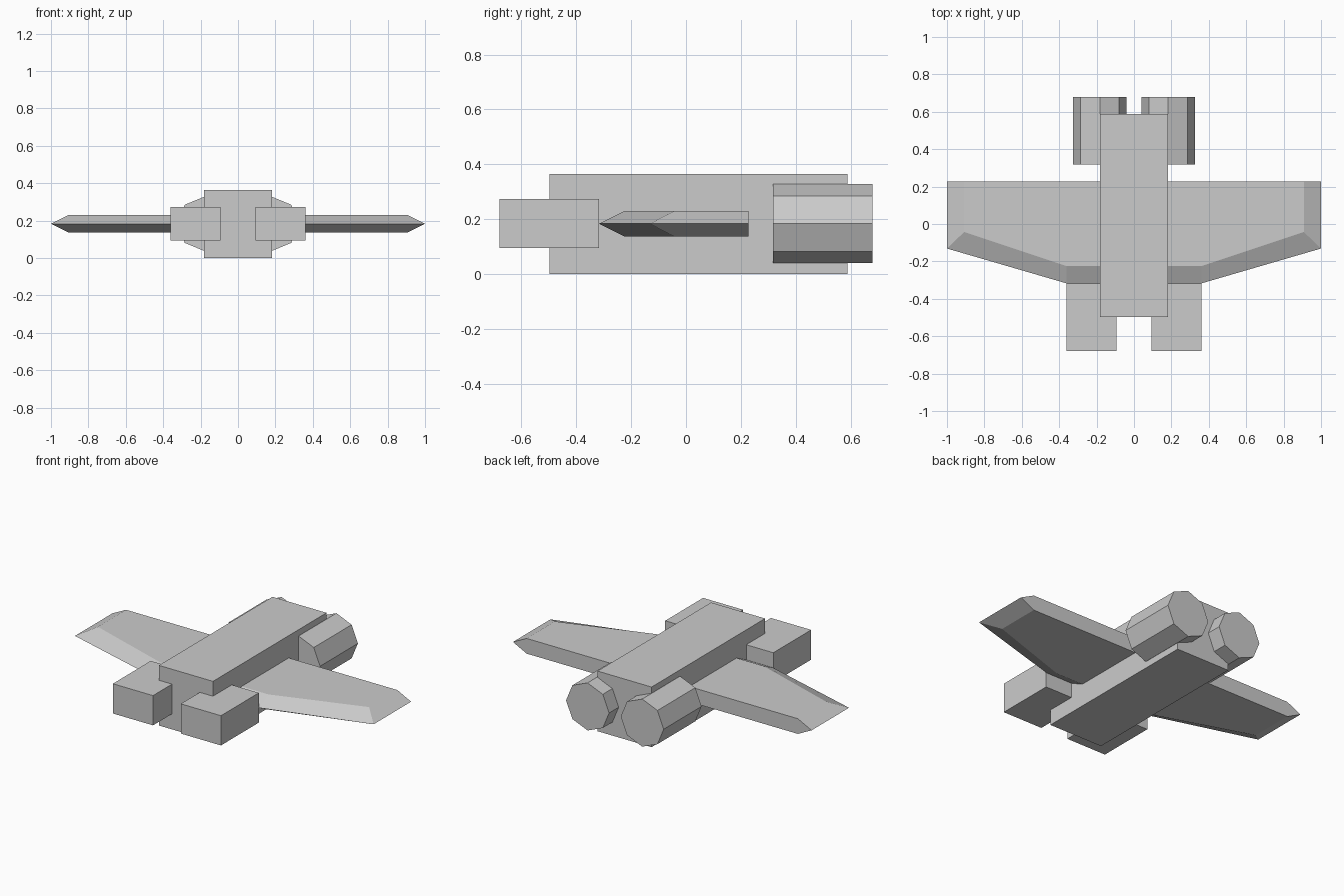
import bpy, bmesh
from math import pi

if "Cube" in bpy.data.objects:
    bpy.data.objects.remove(bpy.data.objects["Cube"])

MID = 0.183  # height of the centre line


def box(name, x, y, z):
    bpy.ops.mesh.primitive_cube_add(size=1, location=(sum(x) / 2, sum(y) / 2, sum(z) / 2))
    ob = bpy.context.object
    ob.name = name
    ob.scale = (x[1] - x[0], y[1] - y[0], z[1] - z[0])
    return ob


# Fuselage
box("fuselage", (-0.181, 0.181), (-0.498, 0.588), (0, 0.364))

for side, s in (("left", -1), ("right", 1)):
    # Front block
    box(side + "_front_block", sorted((s * 0.093, s * 0.362)), (-0.68, -0.318), (0.094, 0.274))

    # Eight-sided rear engine
    bpy.ops.mesh.primitive_cylinder_add(vertices=8, radius=0.144, depth=0.362,
                                        location=(s * 0.183, 0.499, MID), rotation=(pi / 2, 0, 0))
    bpy.context.object.name = side + "_engine"

# Wing: flat top and bottom outlines around a wider middle outline
inner = [(0.362, -0.225), (0.908, -0.043), (0.908, 0.227)]
outer = [(0.362, -0.317), (1.0, -0.131), (1.0, 0.227)]
bm = bmesh.new()
rings = []
for outline, z in ((inner, MID - 0.046), (outer, MID), (inner, MID + 0.046)):
    pts = outline + [(-x, y) for x, y in reversed(outline)]
    rings.append([bm.verts.new((x, y, z)) for x, y in pts])
for low, high in zip(rings, rings[1:]):
    for i in range(6):
        j = (i + 1) % 6
        bm.faces.new((low[i], low[j], high[j], high[i]))
bm.faces.new(rings[0][::-1])
bm.faces.new(rings[-1])
bmesh.ops.recalc_face_normals(bm, faces=bm.faces)
mesh = bpy.data.meshes.new("wing")
bm.to_mesh(mesh)
bm.free()
bpy.context.collection.objects.link(bpy.data.objects.new("wing", mesh))
